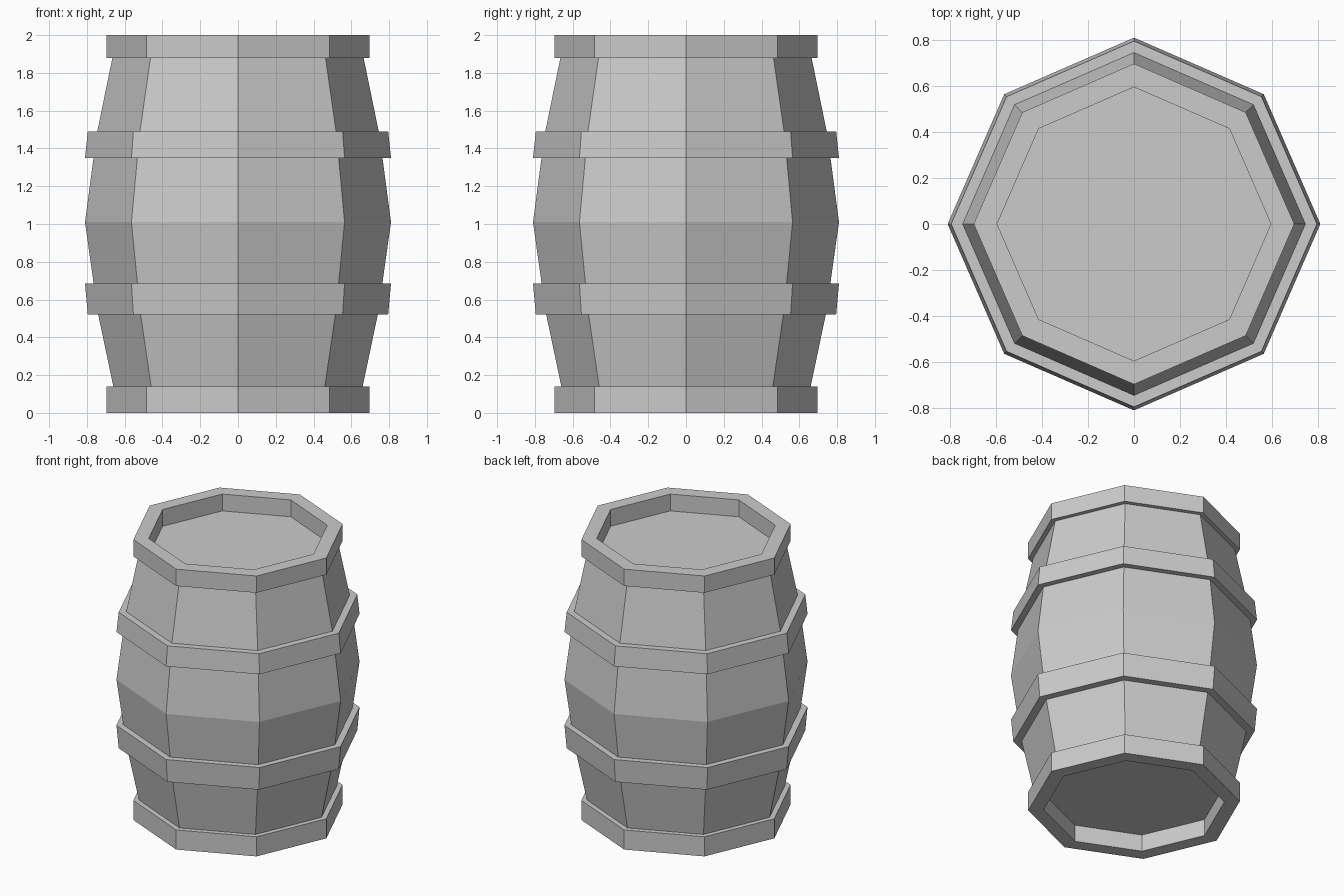
import bpy
import bmesh
from math import cos, sin, pi

old = bpy.data.objects.get("Cube")
if old:
    bpy.data.objects.remove(old, do_unlink=True)

SIDES = 8
DIAGONAL = 0.985  # corners between the axes sit slightly inward

grey = bpy.data.materials.new("plain_grey")
grey.use_nodes = True
colour = (0.6, 0.6, 0.6, 1)
grey.diffuse_color = colour
grey.node_tree.nodes["Principled BSDF"].inputs["Base Color"].default_value = colour


def lathe(name, profile, cap_end=False):
    """Turn (radius, z) points, listed upward on the outside, into an octagonal shell."""
    bm = bmesh.new()
    rings = []
    for r, z in profile:
        ring = []
        for i in range(SIDES):
            a = 2 * pi * i / SIDES
            k = r * (DIAGONAL if i % 2 else 1)
            ring.append(bm.verts.new((k * cos(a), k * sin(a), z)))
        rings.append(ring)
    for low, high in zip(rings, rings[1:]):
        for i in range(SIDES):
            j = (i + 1) % SIDES
            bm.faces.new((low[i], low[j], high[j], high[i]))
    if cap_end:
        bm.faces.new(rings[-1])
    mesh = bpy.data.meshes.new(name)
    bm.to_mesh(mesh)
    bm.free()
    mesh.materials.append(grey)
    obj = bpy.data.objects.new(name, mesh)
    bpy.context.collection.objects.link(obj)
    return obj


def flip(obj):
    obj.data.flip_normals()


# Bulging staves
lathe("staves", [(0.66, 0.14), (0.74, 0.52), (0.765, 0.69), (0.81, 1.01),
                 (0.765, 1.35), (0.745, 1.49), (0.665, 1.88)])

# Two hoops that follow the bulge
lathe("lower_hoop", [(0.74, 0.52), (0.795, 0.52), (0.81, 0.685), (0.76, 0.685)])
lathe("upper_hoop", [(0.765, 1.35), (0.81, 1.35), (0.795, 1.49), (0.745, 1.49)])

# Top rim with its recessed lid
lathe("top_rim_and_lid", [(0.665, 1.88), (0.697, 1.88), (0.697, 2),
                          (0.595, 2), (0.595, 1.88)], cap_end=True)

# Bottom rim with its recessed base, profile runs downward
flip(lathe("bottom_rim_and_base", [(0.66, 0.14), (0.697, 0.14), (0.697, 0),
                                   (0.595, 0), (0.595, 0.12)], cap_end=True))
